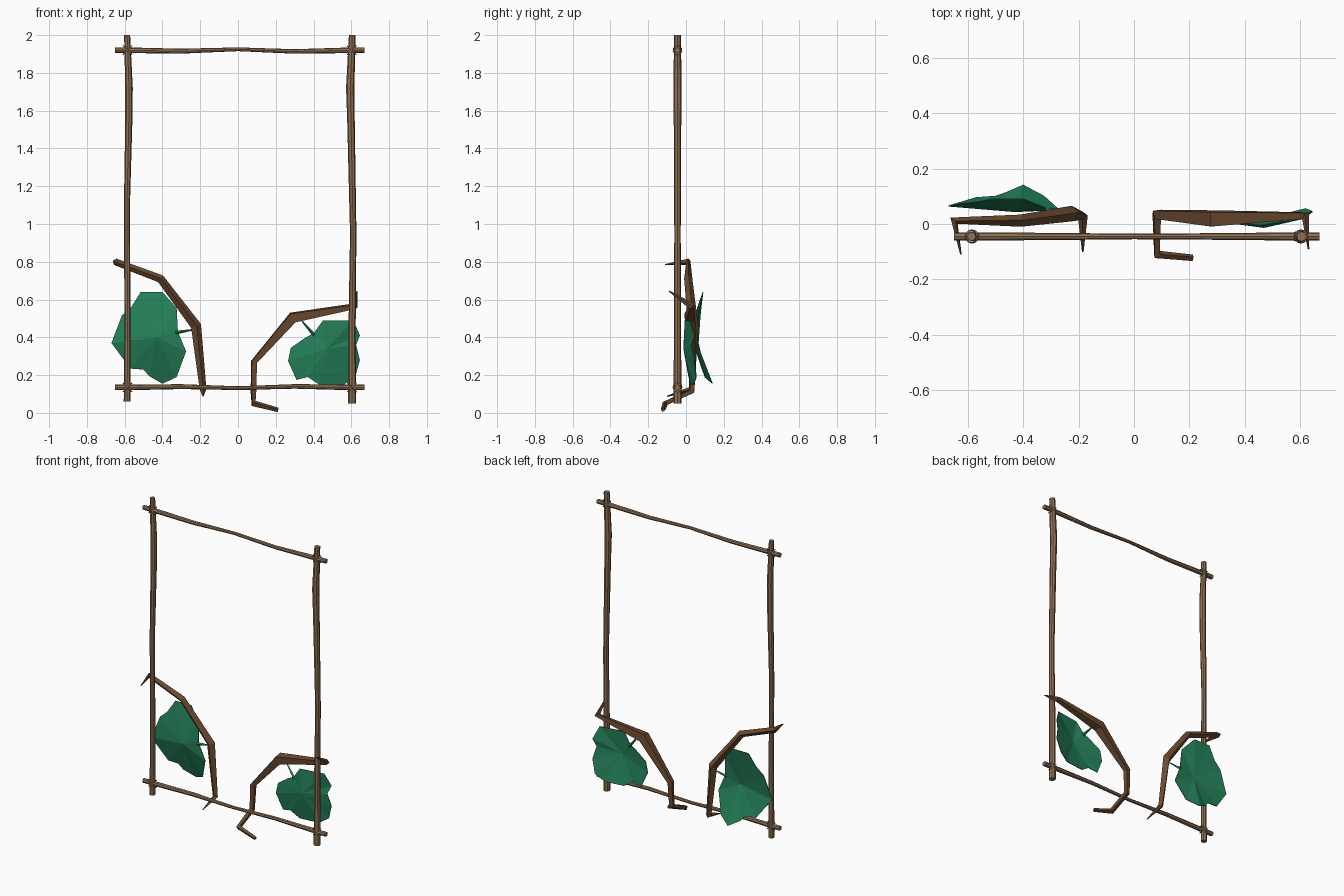
import bpy, bmesh, math
from mathutils import Vector

if "Cube" in bpy.data.objects:
    bpy.data.objects.remove(bpy.data.objects["Cube"])


def material(name, rgb):
    m = bpy.data.materials.new(name)
    m.diffuse_color = (*rgb, 1)
    m.use_nodes = True
    m.node_tree.nodes["Principled BSDF"].inputs["Base Color"].default_value = m.diffuse_color
    return m


WOOD = material("pole wood", (0.28, 0.165, 0.088))
CORD = material("cord", (0.42, 0.28, 0.15))
BARK = material("vine bark", (0.145, 0.068, 0.030))
LEAF = material("leaf green", (0.018, 0.22, 0.10))
Y = -0.045  # depth of the frame


def finish(bm, name, mat):
    bmesh.ops.recalc_face_normals(bm, faces=bm.faces)
    me = bpy.data.meshes.new(name)
    bm.to_mesh(me)
    bm.free()
    me.materials.append(mat)
    ob = bpy.data.objects.new(name, me)
    bpy.context.collection.objects.link(ob)
    return ob


def tube(name, path, radii, sides, mat, closed=False):
    """Sweep a polygon along a path, carrying its frame around the bends."""
    pts = [Vector(p) for p in path]
    n = len(pts)
    bm = bmesh.new()
    rings, old, nor = [], None, None
    for i, p in enumerate(pts):
        if closed:
            t = (pts[(i + 1) % n] - pts[i - 1]).normalized()
        else:
            a = (p - pts[i - 1]).normalized() if i else Vector()
            b = (pts[i + 1] - p).normalized() if i < n - 1 else Vector()
            t = (a + b).normalized()
        if nor is None:
            ref = pts[2] - pts[1] if n > 2 else Vector((0, 1, 0))
            nor = ref - t * ref.dot(t)
            if nor.length < 0.01:
                nor = t.orthogonal()
        else:
            nor = old.rotation_difference(t) @ nor
        nor = (nor - t * nor.dot(t)).normalized()
        bi = t.cross(nor)
        old = t
        r = radii[i]
        rings.append([bm.verts.new(p + r * (nor * math.cos(k * math.tau / sides)
                                            + bi * math.sin(k * math.tau / sides)))
                      for k in range(sides)])
    for i in range(n if closed else n - 1):
        a, b = rings[i], rings[(i + 1) % n]
        for k in range(sides):
            j = (k + 1) % sides
            bm.faces.new((a[k], a[j], b[j], b[k]))
    if not closed:
        bm.faces.new(rings[0])
        bm.faces.new(rings[-1])
    return finish(bm, name, mat)


def leaf(name, centre, outline):
    """Fan of flat facets around a centre; points are x, y, z."""
    bm = bmesh.new()
    c = bm.verts.new(centre)
    vs = [bm.verts.new(p) for p in outline]
    for i in range(len(vs)):
        bm.faces.new((c, vs[i - 1], vs[i]))
    ob = finish(bm, name, LEAF)
    mod = ob.modifiers.new("thickness", "SOLIDIFY")
    mod.thickness = 0.004
    mod.offset = 0


# Upright poles, slightly crooked
for name, pts, rad in (
    ("left_post", ((-.587, .06), (-.585, .45), (-.588, 1.1), (-.578, 1.55), (-.577, 1.72), (-.587, 2.0)),
     (.018, .016, .016, .019, .020, .016)),
    ("right_post", ((.604, .05), (.604, .45), (.61, .95), (.598, 1.55), (.594, 1.72), (.605, 2.0)),
     (.021, .019, .017, .020, .022, .018)),
):
    tube(name, [(x, Y, z) for x, z in pts], rad, 8, WOOD)

# Cross rails
for name, z, bow in (("top_rail", 1.92, .005), ("bottom_rail", .135, -.004)):
    pts = [(-.65, z), (-.585, z), (-.3, z - bow), (0, z + bow), (.3, z - bow * 1.3), (.603, z), (.67, z)]
    tube(name, [(x, Y, h) for x, h in pts], (.015, .015, .013, .010, .012, .015, .015), 8, WOOD)

# Crossed cord lashings at the corners
for x in (-.585, .603):
    for z in (.135, 1.92):
        for s in (-1, 1):
            loop = []
            for k in range(12):
                a = k * math.tau / 12
                d = .023 * math.cos(a)
                loop.append((x + d, Y + .023 * math.sin(a), z + s * d))
            tube("corner_lashing", loop, [.003] * 12, 5, CORD, closed=True)

# Angular vines hooked round the frame
tube("left_vine",
     [(-.625, -.11, .785), (-.65, .012, .80), (-.41, .012, .71), (-.222, .038, .46),
      (-.185, .03, .125), (-.185, -.10, .088)],
     (.003, .018, .022, .028, .018, .003), 4, BARK)
tube("right_vine",
     [(.63, -.09, .645), (.62, .03, .565), (.29, .02, .505), (.085, .035, .27),
      (.082, .03, .115), (.083, -.11, .05), (.212, -.122, .016)],
     (.003, .018, .037, .021, .018, .017, .012), 4, BARK)

# Lobed leaves
leaf("left_leaf", (-.43, .045, .40), [
    (-.67, .065, .37), (-.615, .075, .515), (-.565, .08, .56), (-.515, .09, .64), (-.40, .09, .64),
    (-.325, .06, .555), (-.318, .05, .43), (-.275, .055, .325), (-.325, .10, .19), (-.40, .14, .155),
    (-.47, .11, .195), (-.50, .10, .23), (-.57, .095, .235)])
leaf("right_leaf", (.47, -.012, .34), [
    (.265, .015, .275), (.28, .015, .345), (.36, .008, .40), (.40, .005, .42), (.45, -.005, .49),
    (.61, .02, .49), (.645, .045, .41), (.625, .03, .36), (.645, .045, .28), (.62, .055, .19),
    (.56, .04, .15), (.43, .025, .15), (.37, .015, .19), (.31, .025, .175)])

# Leaf stems
tube("left_stem", [(-.24, .045, .44), (-.33, .05, .425)], (.004, .010), 4, LEAF)
tube("right_stem", [(.34, .02, .485), (.405, .004, .41)], (.004, .010), 4, LEAF)
